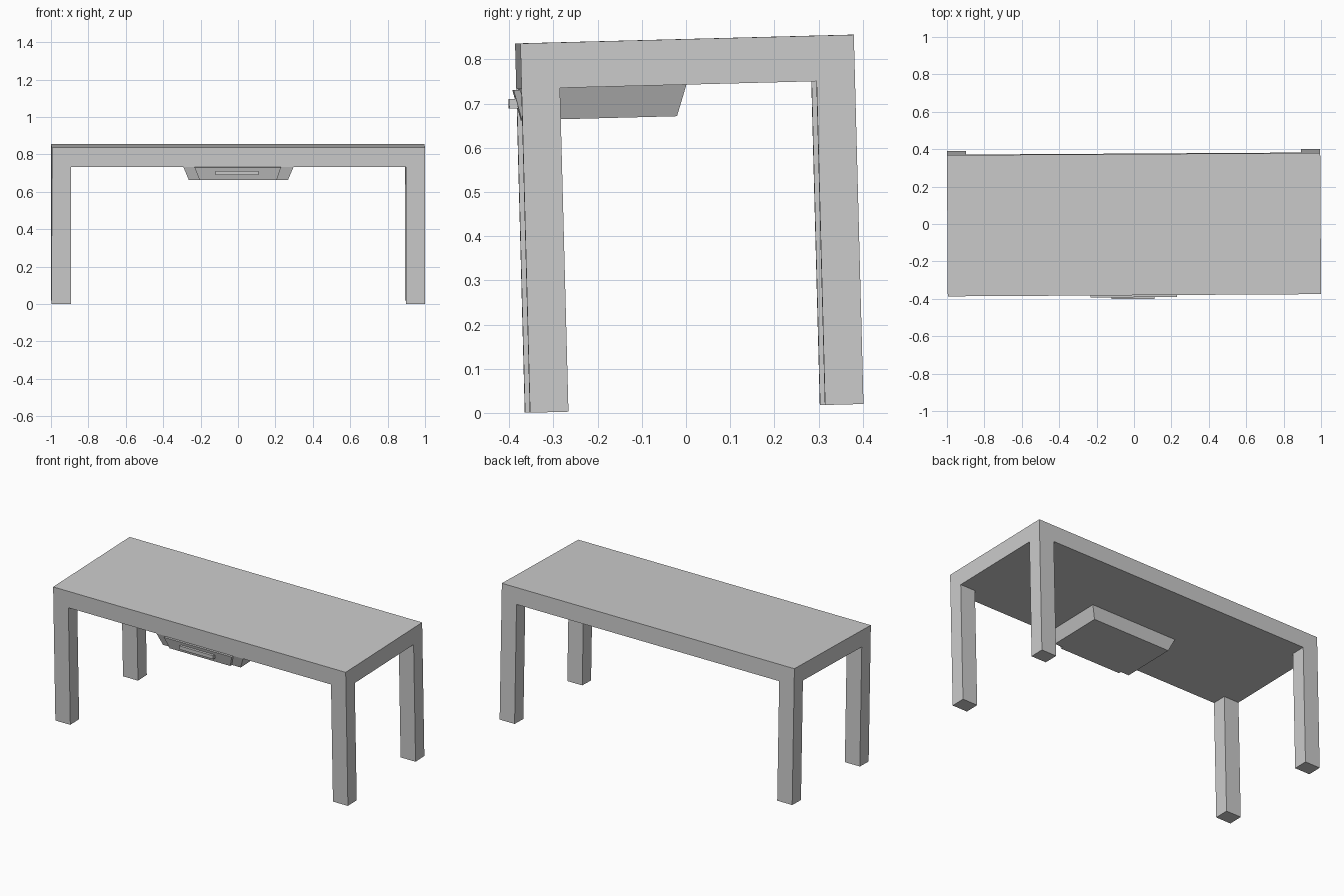
import bpy, bmesh
from mathutils import Vector

cube = bpy.data.objects.get("Cube")
if cube:
    bpy.data.objects.remove(cube, do_unlink=True)

grey = bpy.data.materials.new("plain grey")
grey.use_nodes = True
grey.diffuse_color = (0.6, 0.6, 0.6, 1)
grey.node_tree.nodes["Principled BSDF"].inputs["Base Color"].default_value = (0.6, 0.6, 0.6, 1)

# The whole table leans very slightly; local z = 0 is the table top
PLACE = Vector((0, -0.0035, 0.846))
LEAN = (0.0262, 0, 0.006)
HALF_X, HALF_Y = 0.998, 0.3775
THICK, HEIGHT = 0.103, 0.836
LEG_X, LEG_Y = 0.102, 0.087


def finish(name, bm):
    bmesh.ops.recalc_face_normals(bm, faces=bm.faces)
    mesh = bpy.data.meshes.new(name)
    bm.to_mesh(mesh)
    bm.free()
    mesh.materials.append(grey)
    obj = bpy.data.objects.new(name, mesh)
    bpy.context.collection.objects.link(obj)
    obj.location = PLACE
    obj.rotation_euler = LEAN


def block(name, top, bottom):
    """Tapered box; each end is (x0, x1, y0, y1, z)."""
    bm = bmesh.new()
    rings = []
    for x0, x1, y0, y1, z in (top, bottom):
        corners = ((x0, y0), (x1, y0), (x1, y1), (x0, y1))
        rings.append([bm.verts.new((x, y, z)) for x, y in corners])
    a, b = rings
    bm.faces.new(a)
    bm.faces.new(b)
    for i in range(4):
        j = (i + 1) % 4
        bm.faces.new((a[i], a[j], b[j], b[i]))
    finish(name, bm)


# Table top with four legs drawn down from its corners
bm = bmesh.new()
bmesh.ops.create_cube(bm, size=2)
for v in bm.verts:
    v.co = (v.co.x * HALF_X, v.co.y * HALF_Y, (v.co.z - 1) * THICK / 2)
for axis, inner in ((Vector((1, 0, 0)), HALF_X - LEG_X),
                    (Vector((0, 1, 0)), HALF_Y - LEG_Y)):
    for side in (-1, 1):
        bmesh.ops.bisect_plane(bm, geom=bm.verts[:] + bm.edges[:] + bm.faces[:],
                               plane_co=axis * inner * side, plane_no=axis)
bm.normal_update()
corners = []
for f in bm.faces:
    c = f.calc_center_median()
    if f.normal.z < -0.9 and abs(c.x) > HALF_X - LEG_X and abs(c.y) > HALF_Y - LEG_Y:
        corners.append(f)
for foot in bmesh.ops.extrude_discrete_faces(bm, faces=corners)["faces"]:
    for v in foot.verts:
        v.co.z = -HEIGHT
bm.normal_update()
bmesh.ops.dissolve_limit(bm, angle_limit=0.01, verts=bm.verts[:], edges=bm.edges[:])
finish("table_top_and_legs", bm)

# Tapered drawer hung under the front edge
block("drawer_body",
      (-0.295, 0.295, -HALF_Y, 0.0, -THICK),
      (-0.265, 0.265, -0.358, -0.023, -0.174))

# Sloping drawer front and its handle
block("drawer_front",
      (-0.235, 0.228, -0.391, -0.37, -THICK - 0.002),
      (-0.208, 0.205, -0.374, -0.35, -0.174))
block("drawer_handle",
      (-0.123, 0.108, -0.401, -0.375, -0.125),
      (-0.123, 0.108, -0.401, -0.375, -0.147))
